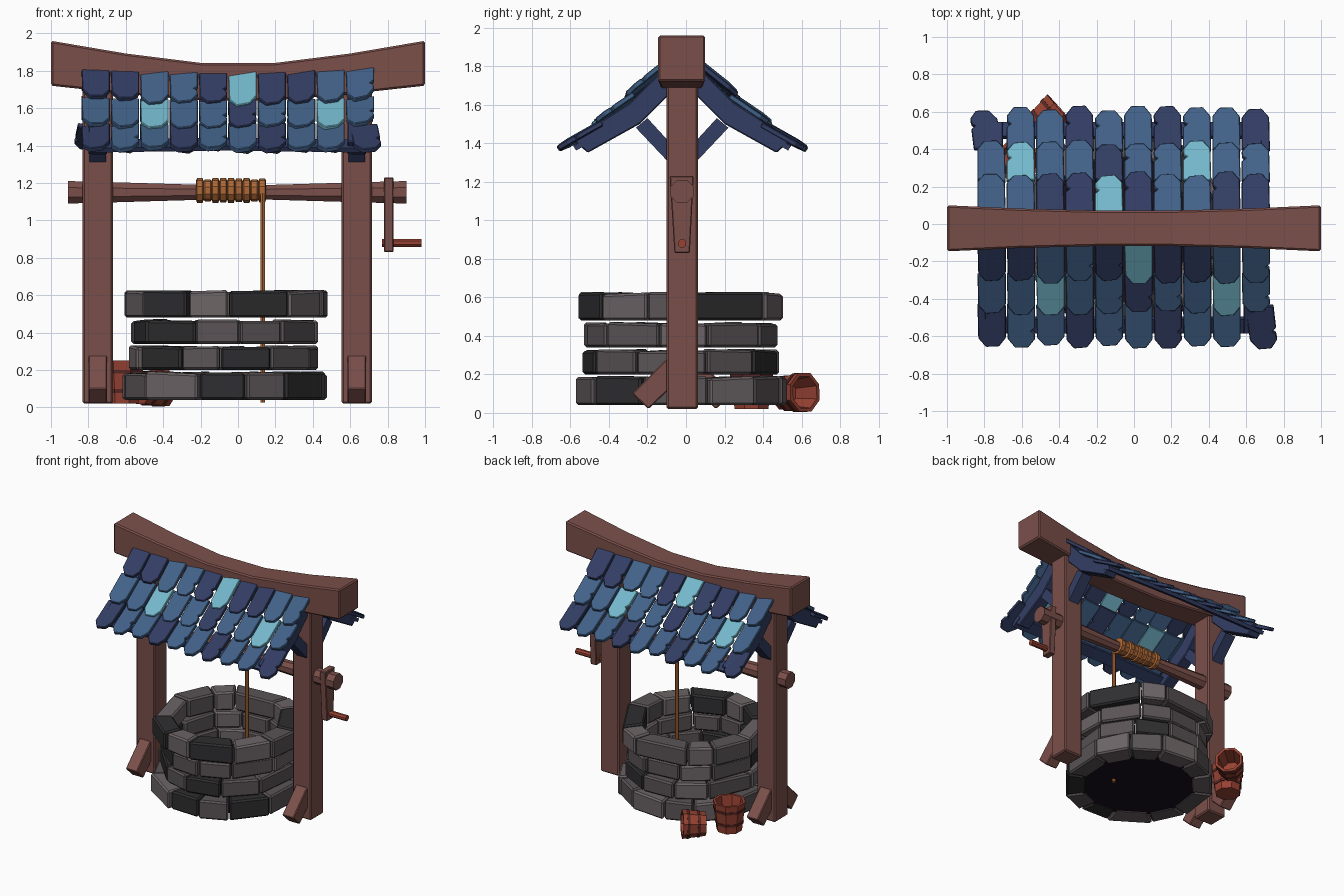
import bpy, bmesh, math, random
from mathutils import Vector

if "Cube" in bpy.data.objects:
    bpy.data.objects.remove(bpy.data.objects["Cube"])

random.seed(4)
CX, CY = -0.055, -0.02          # centre of the frame and roof


def material(name, rgb):
    m = bpy.data.materials.new(name)
    m.diffuse_color = (*[(c / 255) ** 2.2 for c in rgb], 1)
    m.use_nodes = True
    m.node_tree.nodes["Principled BSDF"].inputs["Base Color"].default_value = m.diffuse_color
    return m


WOOD = material("wood", (122, 80, 75))
RED = material("bucket_wood", (150, 68, 54))
BAND = material("bucket_band", (88, 44, 40))
ROPE = material("rope", (172, 104, 58))
NAVY = material("navy", (54, 64, 100))
BLUE = material("blue", (68, 98, 136))
CYAN = material("cyan", (116, 184, 204))
STONE = material("stone", (108, 100, 102))
STONE_MID = material("stone_mid", (90, 84, 86))
STONE_DARK = material("stone_dark", (50, 49, 51))
FLOOR = material("well_floor", (30, 24, 34))


def loft(name, rings, mat, bevel=0, closed=False):
    """Skin a list of equal point rings; cap the ends or close the loop."""
    bm = bmesh.new()
    vs = [[bm.verts.new(p) for p in r] for r in rings]
    n = len(vs[0])
    pairs = list(zip(vs, vs[1:]))
    if closed:
        pairs.append((vs[-1], vs[0]))
    else:
        bm.faces.new(vs[0])
        bm.faces.new(vs[-1])
    for a, b in pairs:
        for i in range(n):
            j = (i + 1) % n
            bm.faces.new((a[i], a[j], b[j], b[i]))
    bmesh.ops.recalc_face_normals(bm, faces=bm.faces)
    me = bpy.data.meshes.new(name)
    bm.to_mesh(me)
    bm.free()
    me.materials.append(mat)
    ob = bpy.data.objects.new(name, me)
    bpy.context.collection.objects.link(ob)
    if bevel:
        mod = ob.modifiers.new("bevel", 'BEVEL')
        mod.width, mod.segments = bevel, 1
    return ob


def rect(x, cy, cz, hy, hz):
    return [(x, cy - hy, cz - hz), (x, cy + hy, cz - hz), (x, cy + hy, cz + hz), (x, cy - hy, cz + hz)]


def side_prism(name, profile, x0, x1, mat, bevel=0):
    """Extrude a (y, z) profile along x."""
    return loft(name, [[(x, y, z) for y, z in profile] for x in (x0, x1)], mat, bevel)


def lathe(name, profile, origin, axis, n, mat, closed=False, bevel=0):
    """Faceted turned part; profile is (distance along axis, radius)."""
    q = Vector(axis).to_track_quat('Z', 'Y')
    rings = []
    for t, r in profile:
        ring = []
        for i in range(n):
            a = 2 * math.pi * (i + 0.5) / n
            ring.append(Vector(origin) + q @ Vector((r * math.cos(a), r * math.sin(a), t)))
        rings.append(ring)
    return loft(name, rings, mat, bevel, closed)


# Curved ridge beam
loft("ridge_beam", [rect(x, CY - 0.003, top - h, w, h) for x, top, h, w in [
    (-1, 1.96, .12, .123), (-.6, 1.892, .108, .105), (-.2, 1.842, .1, .095),
    (.2, 1.842, .1, .095), (.6, 1.892, .108, .105), (1, 1.96, .12, .123)]], WOOD, .01)

# Posts, foot struts, rafters and roof braces
for px, struts in ((-.75, (-1, 1)), (.635, (-1,))):
    loft("post", [[(px + sx * .082, CY + sy * .082, z) for sx, sy in
                   ((-1, -1), (1, -1), (1, 1), (-1, 1))] for z in (.02, 1.78)], WOOD, .01)
    for s in struts:
        side_prism("foot_strut", [(CY + s * d, z) for d, z in
                   ((.26, .10), (.175, .02), (.07, .12), (.07, .27), (.08, .28))],
                   px - .05, px + .05, WOOD, .006)
    for s in (-1, 1):
        side_prism("rafter", [(CY + s * d, z) for d, z in
                   ((.04, 1.80), (.1, 1.78), (.27, 1.61), (.57, 1.42), (.49, 1.35), (.22, 1.50), (.04, 1.68))],
                   px - .05, px + .05, NAVY, .006)
        side_prism("roof_brace", [(CY + s * d, z) for d, z in
                   ((.07, 1.30), (.07, 1.41), (.18, 1.53), (.24, 1.48))],
                   px - .045, px + .045, NAVY)

# Roof tiles: three overlapping rows; the back is the front turned half round
ROWS = [((.085, 1.835), (.295, 1.668), "NNBBNCNNBB", .04),
        ((.255, 1.662), (.462, 1.522), "BBCBBNBBCB", .02),
        ((.42, 1.515), (.645, 1.388), "NBBNBBNBBN", 0)]
COLOURS = {"N": NAVY, "B": BLUE, "C": CYAN}


def tile(s, row, i):
    (d0, z0), (d1, z1), codes, sag = row
    w = .157
    length = math.hypot(d1 - d0, z1 - z0)
    down = Vector((0, (d1 - d0) / length, (z1 - z0) / length))
    normal = Vector((0, -down.z, down.y))
    x0 = -.785 + i * w
    long = length + random.uniform(-.015, .015)
    tilt = random.uniform(.0, .022)
    flare = .045 if sag == 0 and i == 9 else 0
    shape = [(0, .012), (w, 0), (w, .45), (w, .76), (.76 * w, .97), (.3 * w, 1), (.03 * w, .8)]
    if random.random() < .3:      # chipped edge
        shape[2:3] = [(w, .5), (w - .022, .58), (w - .004, .62)]
    rings = []
    for off in (0, -.027):
        ring = []
        for u, v in shape:
            p = Vector((x0 + .003 + u * .965 + flare * (.4 + .6 * v), d0, z0))
            p += down * v * long + normal * (off + tilt * (u / w - .6))
            p.z -= sag * (1 - min(1, (p.x / .785) ** 2))
            ring.append((CX - s * p.x, CY + s * p.y, p.z))
        rings.append(ring)
    loft("roof_tile", rings, COLOURS[codes[i]], .004)


for s in (-1, 1):
    for row in ROWS:
        for i in range(10):
            tile(s, row, i)
    # Board under the eave
    loft("eave_board", [[(x, CY + s * d, z + dz) for d, z in
         ((.49, 1.43), (.565, 1.385), (.55, 1.362), (.475, 1.405))]
         for x, dz in ((-.80, 0), (CX, .012), (.69, 0))], NAVY)

# Windlass axle, rope coil and hanging rope
lathe("axle", [(0, .065), (.25, .058), (.75, .042), (1.06, .042), (1.56, .058), (1.81, .065)],
      (-.91, CY, 1.15), (1, 0, 0), 8, WOOD)
coil = []
for k in range(9):
    r = .062 + random.uniform(-.005, .006)
    t = k * .0417
    coil += [(t, .05), (t + .006, r), (t + .036, r), (t + .0415, .05)]
lathe("rope_coil", coil, (-.225, CY, 1.16), (1, 0, 0), 10, ROPE)
lathe("rope", [(0, .015), (1.12, .015)], (.132, -.075, .025), (0, 0, 1), 6, ROPE)

# Crank arm and handle
side_prism("crank_arm", [(CY - .065, 1.23), (CY + .06, 1.23), (CY + .04, .83), (CY - .04, .83)],
           .78, .832, WOOD, .005)
lathe("crank_handle", [(0, .023), (.21, .023)], (.77, CY, .88), (1, 0, 0), 8, RED)

# Well wall: four rings of uneven blocks
WX, WY = -.065, -.025
for z0, z1, R, n in ((.04, .185, .56, 12), (.2, .325, .51, 11), (.34, .465, .505, 11), (.48, .62, .545, 11)):
    start = random.random()
    cuts = [(k + start + random.uniform(-.22, .22)) * 2 * math.pi / n for k in range(n)]
    cuts.append(cuts[0] + 2 * math.pi)
    for a, b in zip(cuts, cuts[1:]):
        ro = R + random.uniform(-.012, .012)
        ri = .40 + random.uniform(-.012, .008)
        lift = [random.uniform(-.006, .008) for _ in range(2)]
        rings = []
        for z, up in ((z0, 0), (z1, 1)):
            rings.append([(WX + r * math.cos(t), WY + r * math.sin(t), z + up * lift[e])
                          for r, t, e in ((ri, a + .012, 0), (ro, a + .008, 0),
                                          (ro, b - .008, 1), (ri, b - .012, 1))])
        mat = random.choice([STONE, STONE, STONE_MID, STONE_MID, STONE_MID, STONE_DARK])
        loft("wall_stone", rings, mat, .012)
lathe("well_floor", [(.045, .43), (.06, .43)], (WX, WY, 0), (0, 0, 1), 24, FLOOR)


# Buckets: one standing, one lying on its side
def bucket(origin, axis, h, r0, r1):
    lathe("bucket", [(0, r0), (h, r1), (h, r1 - .02), (.025, r0 - .02)], origin, axis, 8, RED)
    for f in (.25, .7):
        r = r0 + (r1 - r0) * f
        t = h * f
        lathe("bucket_band", [(t, r - .006), (t, r + .005), (t + .02, r + .007), (t + .02, r - .006)],
              origin, axis, 8, BAND, closed=True)


bucket((-.62, .34, .02), (0, 0, 1), .23, .095, .122)
bucket((-.525, .505, .1), (.75, .66, .04), .17, .088, .108)
